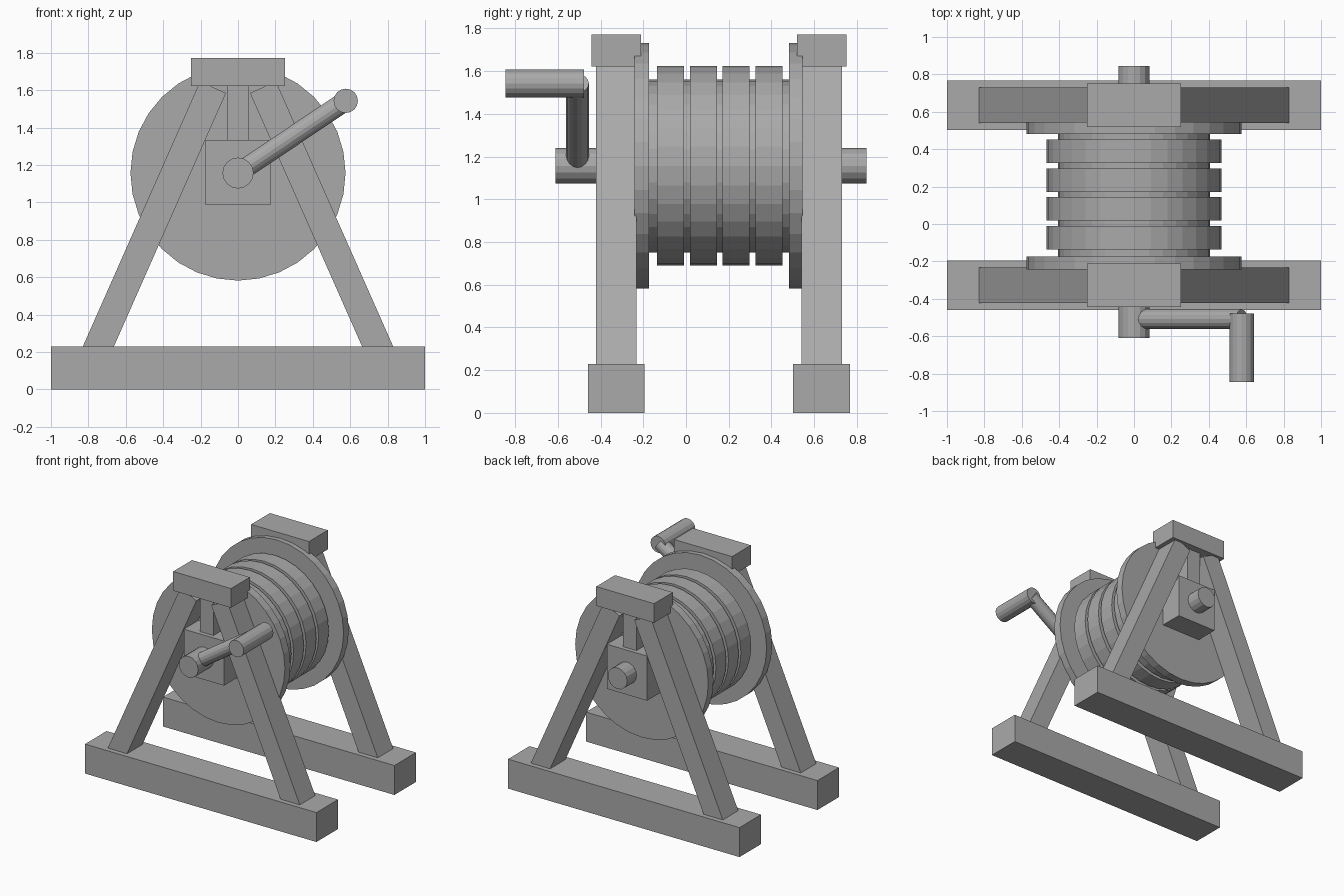
import bpy, math
from mathutils import Vector, Matrix

if "Cube" in bpy.data.objects:
    bpy.data.objects.remove(bpy.data.objects["Cube"])

grey = bpy.data.materials.new("plain grey")
grey.diffuse_color = (0.4, 0.4, 0.4, 1)
grey.use_nodes = True
grey.node_tree.nodes["Principled BSDF"].inputs["Base Color"].default_value = grey.diffuse_color


def finish(ob, name):
    ob.name = name
    ob.data.materials.append(grey)
    return ob


def box(name, centre, size, tilt=0.0):
    bpy.ops.mesh.primitive_cube_add(size=1)
    ob = bpy.context.object
    ob.data.transform(Matrix.Diagonal((*size, 1)))
    ob.rotation_euler = (0, tilt, 0)
    ob.location = centre
    return finish(ob, name)


def rod(name, a, b, radius, sides):
    a, b = Vector(a), Vector(b)
    bpy.ops.mesh.primitive_cylinder_add(vertices=sides, radius=radius, depth=(b - a).length)
    ob = bpy.context.object
    ob.rotation_euler = (b - a).to_track_quat('Z', 'Y').to_euler()
    ob.location = (a + b) / 2
    return finish(ob, name)


AXIS_Z = 1.157
tilt = math.atan(0.4423)                      # lean of the A-frame legs
along = Vector((math.sin(tilt), 0, math.cos(tilt)))
across = Vector((math.cos(tilt), 0, -math.sin(tilt)))

# two A-frames
for side, y in (("front", -0.327), ("back", 0.635)):
    box(side + "_base_beam", (0, y, 0.115), (2, 0.266, 0.23))
    box(side + "_top_cap", (0, y, 1.697), (0.5, 0.232, 0.15))
    box(side + "_bearing_block", (0, y, 1.159), (0.348, 0.186, 0.348))
    box(side + "_hanger_post", (0, y, 1.48), (0.118, 0.12, 0.3))
    length, width = 1.56, 0.152
    c = Vector((-0.064, 0, 1.585)) - along * length / 2 - across * width / 2
    for s, label in ((1, "left"), (-1, "right")):
        box(f"{side}_{label}_leg", (c.x * s, y, c.z), (width, 0.19, length), tilt * s)

# drum with end flanges and rope coils
rod("drum_core", (0, -0.2, AXIS_Z), (0, 0.51, AXIS_Z), 0.405, 32)
rod("front_flange", (0, -0.242, AXIS_Z), (0, -0.174, AXIS_Z), 0.575, 32)
rod("back_flange", (0, 0.482, AXIS_Z), (0, 0.546, AXIS_Z), 0.575, 32)
for i in range(4):
    y = -0.136 + i * 0.154
    rod(f"rope_coil_{i + 1}", (0, y, AXIS_Z), (0, y + 0.126, AXIS_Z), 0.468, 32)

# axle and hand crank
rod("axle", (0, -0.61, AXIS_Z), (0, 0.845, AXIS_Z), 0.083, 16)
rod("crank_arm", (0, -0.508, AXIS_Z), (0.576, -0.508, 1.543), 0.053, 16)
rod("crank_handle", (0.576, -0.845, 1.543), (0.576, -0.478, 1.543), 0.065, 16)
